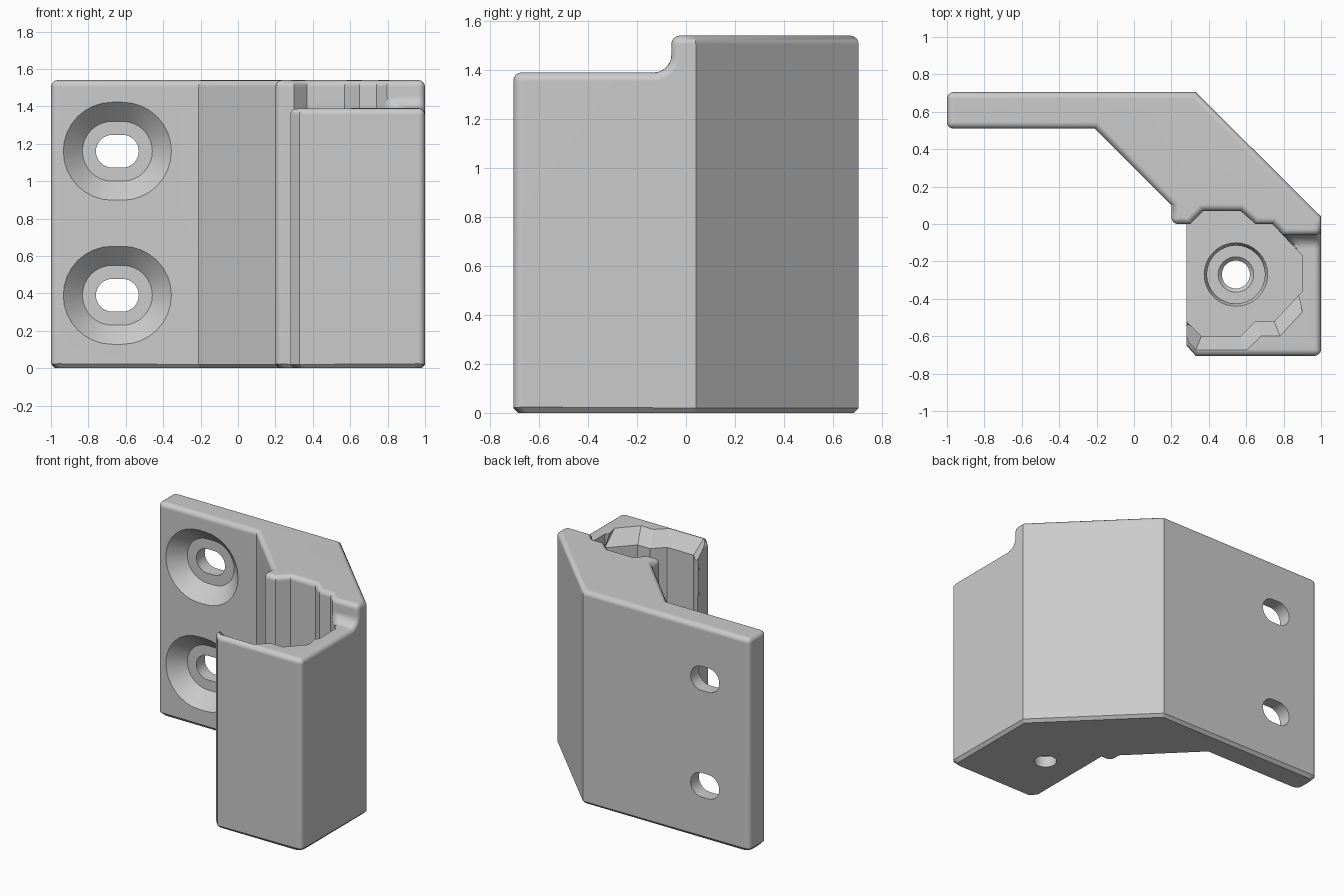
import bpy, bmesh, math

cube = bpy.data.objects.get("Cube")
if cube:
    bpy.data.objects.remove(cube, do_unlink=True)

GREY = (0.6, 0.6, 0.6, 1)
mat = bpy.data.materials.new("light_grey")
mat.use_nodes = True
mat.diffuse_color = GREY
mat.node_tree.nodes["Principled BSDF"].inputs["Base Color"].default_value = GREY


def loft(name, rings, chamfer=0):
    """Solid through a stack of equal-length rings, optionally chamfered at the base."""
    bm = bmesh.new()
    loops = [[bm.verts.new(p) for p in ring] for ring in rings]
    n = len(loops[0])
    base = bm.faces.new(loops[0])
    bm.faces.new(loops[-1])
    for a, b in zip(loops, loops[1:]):
        for i in range(n):
            j = (i + 1) % n
            bm.faces.new((a[i], a[j], b[j], b[i]))
    bmesh.ops.recalc_face_normals(bm, faces=bm.faces)
    if chamfer:
        bmesh.ops.bevel(bm, geom=list(base.edges), offset=chamfer, segments=1,
                        affect='EDGES', clamp_overlap=False)
    mesh = bpy.data.meshes.new(name)
    bm.to_mesh(mesh)
    bm.free()
    obj = bpy.data.objects.new(name, mesh)
    bpy.context.collection.objects.link(obj)
    mesh.materials.append(mat)
    return obj


def at_z(points, z):
    return [(x, y, z) for x, y in points]


def cut(obj, cutter):
    """Subtract the cutter and remove it."""
    mod = obj.modifiers.new("cut", 'BOOLEAN')
    mod.operation = 'DIFFERENCE'
    mod.solver = 'EXACT'
    mod.object = cutter
    bpy.context.view_layer.objects.active = obj
    bpy.ops.object.modifier_apply(modifier=mod.name)
    bpy.data.objects.remove(cutter, do_unlink=True)


def round_edges(obj, radius):
    """Round square convex edges, leaving the pocket's front rim and floor crisp."""
    bm = bmesh.new()
    bm.from_mesh(obj.data)
    bmesh.ops.remove_doubles(bm, verts=bm.verts, dist=0.0001)
    bmesh.ops.dissolve_limit(bm, angle_limit=math.radians(0.5),
                             verts=bm.verts, edges=bm.edges)
    picked = []
    for e in bm.edges:
        if len(e.link_faces) != 2 or e.calc_face_angle_signed() < math.radians(50):
            continue
        m = (e.verts[0].co + e.verts[1].co) / 2
        rim = 0.285 < m.x < 0.95 and -0.66 < m.y < -0.13 and m.z > FLOOR
        if not rim and abs(m.z - FLOOR) > 0.01:
            picked.append(e)
    bmesh.ops.bevel(bm, geom=picked, offset=radius, offset_type='OFFSET', segments=4,
                    profile=0.5, affect='EDGES', clamp_overlap=False)
    bm.to_mesh(obj.data)
    bm.free()


FLOOR, WALL_TOP, TOP = 0.2, 1.39, 1.54

# Angled plate and socket block
outline = [(-1, .51), (-.21, .51), (.2, .1), (.2, 0), (.28, 0), (.28, -.65),
           (.33, -.705), (1, -.705), (1, .04), (.33, .705), (-1, .705)]
bracket = loft("corner_bracket", [at_z(outline, 0), at_z(outline, TOP)], chamfer=0.02)

# Lowered front of the socket with a filleted step
step = [(-.06, 1.8)]
for i in range(7):
    t = -i * math.pi / 12
    step.append((-.13 + .07 * math.cos(t), WALL_TOP + .07 + .07 * math.sin(t)))
step += [(-1, WALL_TOP), (-1, 1.8)]
cut(bracket, loft("step_cutter", [[(x, y, z) for y, z in step] for x in (.1, 1.2)]))

# Keyed pocket, open on one side
front = [(.2, -.44), (.36, -.6), (.57, -.6), (.65, -.52), (.75, -.52), (.9, -.36)]
back = [(.9, -.17), (.74, 0), (.65, 0), (.57, .07), (.37, .07), (.3, 0), (.28, 0),
        (.2, -.05)]
pocket = front + back
cut(bracket, loft("pocket_cutter", [at_z(pocket, FLOOR), at_z(pocket, 1.8)]))

round_edges(bracket, 0.035)

# Lead-in chamfer along the pocket's front rim
wide = [(.2, -.545), (.33, -.675), (.6, -.675), (.68, -.6), (.78, -.6), (.9, -.47)]
close = [(.86, -.3), (.2, -.3)]
cut(bracket, loft("lead_in_cutter", [at_z(front + close, WALL_TOP - .1),
                                     at_z(wide + close, WALL_TOP),
                                     at_z(wide + close, 1.8)]))


def slot_ring(y, r, cz):
    """Rounded slot section in the plate."""
    ring = []
    for side, start in ((1, -90), (-1, 90)):
        for i in range(17):
            t = math.radians(start + i * 180 / 16)
            ring.append((-.645 + side * .027 + r * math.cos(t), y, cz + r * math.sin(t)))
    return ring


# Countersunk screw slots
for cz in (.39, 1.16):
    sections = [(.46, .313), (.61, .16), (.61, .0875), (.8, .0875)]
    cut(bracket, loft("slot_cutter", [slot_ring(y, r, cz) for y, r in sections]))

# Counterbored hole in the pocket floor
bore = [(-.1, .075), (.08, .075), (.1, .095), (.1, .155), (.17, .155), (.23, .185)]
angles = [i * math.tau / 32 for i in range(32)]
cut(bracket, loft("bore_cutter", [[(.545 + r * math.cos(a), -.27 + r * math.sin(a), z)
                                   for a in angles] for z, r in bore]))

# Smooth shading with sharp edges kept
bpy.ops.object.select_all(action='DESELECT')
bracket.select_set(True)
bpy.context.view_layer.objects.active = bracket
bpy.ops.object.shade_smooth_by_angle(angle=math.radians(30))
weighted = bracket.modifiers.new("weighted_normals", 'WEIGHTED_NORMAL')
weighted.keep_sharp = True
